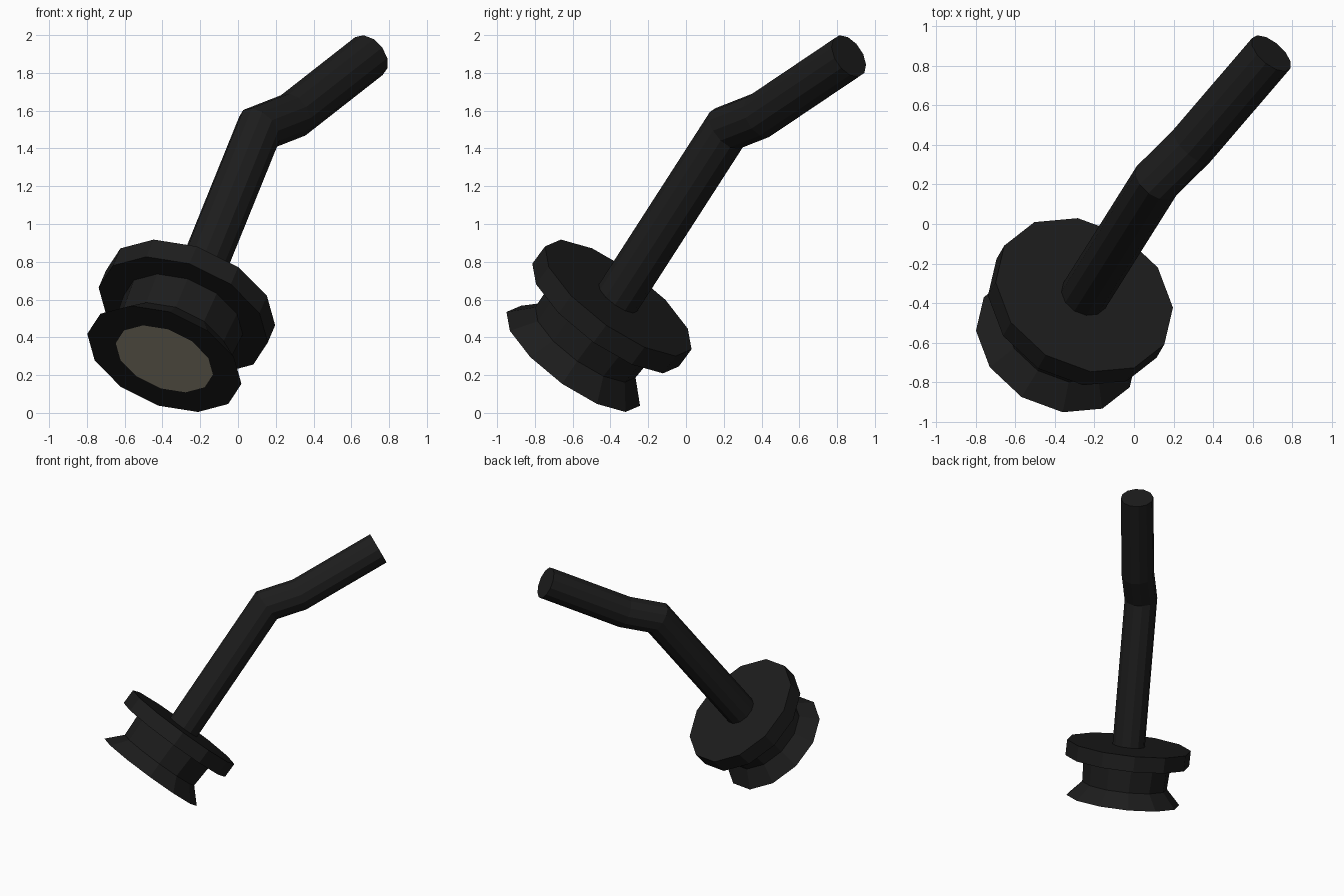
import bpy, bmesh, math
from mathutils import Vector, Matrix

if "Cube" in bpy.data.objects:
    bpy.data.objects.remove(bpy.data.objects["Cube"])

SIDES = 12
BASE = Vector((-0.39, -0.597, 0.286))          # centre of the bottom rim
AXIS = Vector((0.327, 0.561, 0.760)).normalized()
U = Vector((-0.942, 0.135, 0.306))
U = (U - AXIS * U.dot(AXIS)).normalized()       # direction of one rim corner
V = AXIS.cross(U)


def material(name, color):
    m = bpy.data.materials.new(name)
    m.diffuse_color = color
    m.use_nodes = True
    m.node_tree.nodes["Principled BSDF"].inputs["Base Color"].default_value = m.diffuse_color
    return m


black = material("black", (0.012, 0.012, 0.012, 1))
beige = material("beige", (0.38, 0.34, 0.25, 1))


def ring(center, radius):
    """Corner points of a ring square to the base axis."""
    return [center + (U * math.cos(a) + V * math.sin(a)) * radius
            for a in (2 * math.pi * i / SIDES for i in range(SIDES))]


def skin(name, rings, mat, cap_start=False, cap_end=False):
    """Bridge successive rings with quads and optional caps."""
    bm = bmesh.new()
    loops = [[bm.verts.new(p) for p in r] for r in rings]
    for a, b in zip(loops, loops[1:]):
        for i in range(SIDES):
            j = (i + 1) % SIDES
            bm.faces.new((a[i], a[j], b[j], b[i]))
    if cap_start:
        bm.faces.new(loops[0][::-1])
    if cap_end:
        bm.faces.new(loops[-1])
    mesh = bpy.data.meshes.new(name)
    bm.to_mesh(mesh)
    bm.free()
    mesh.materials.append(mat)
    ob = bpy.data.objects.new(name, mesh)
    bpy.context.collection.objects.link(ob)
    return ob


# Base: flared foot, neck and upper flange (radius, height along axis)
PAD_R = 0.273
profile = [(PAD_R, 0), (0.433, 0), (0.325, 0.115), (0.335, 0.305),
           (0.475, 0.305), (0.475, 0.425)]
skin("base", [ring(BASE + AXIS * h, r) for r, h in profile], black, cap_end=True)

# Contact pad closing the hole under the foot
skin("contact_pad", [ring(BASE, PAD_R)], beige, cap_start=True)

# Bent handle: ring swept along a path with mitred joints
path = [Vector(p) for p in ((-0.282, -0.411, 0.53), (0.113, 0.217, 1.505),
                            (0.292, 0.395, 1.575), (0.693, 0.862, 1.889))]
dirs = [(b - a).normalized() for a, b in zip(path, path[1:])]
turn = AXIS.rotation_difference(dirs[0]).to_matrix()
current = [path[0] + turn @ (p - BASE) for p in ring(BASE, 0.124)]
rings = [current]
for k, d in enumerate(dirs):
    end = path[k + 1]
    normal = d + dirs[k + 1] if k + 1 < len(dirs) else d
    current = [p + d * ((end - p).dot(normal) / d.dot(normal)) for p in current]
    rings.append(current)
skin("handle", rings, black, cap_start=True, cap_end=True)
